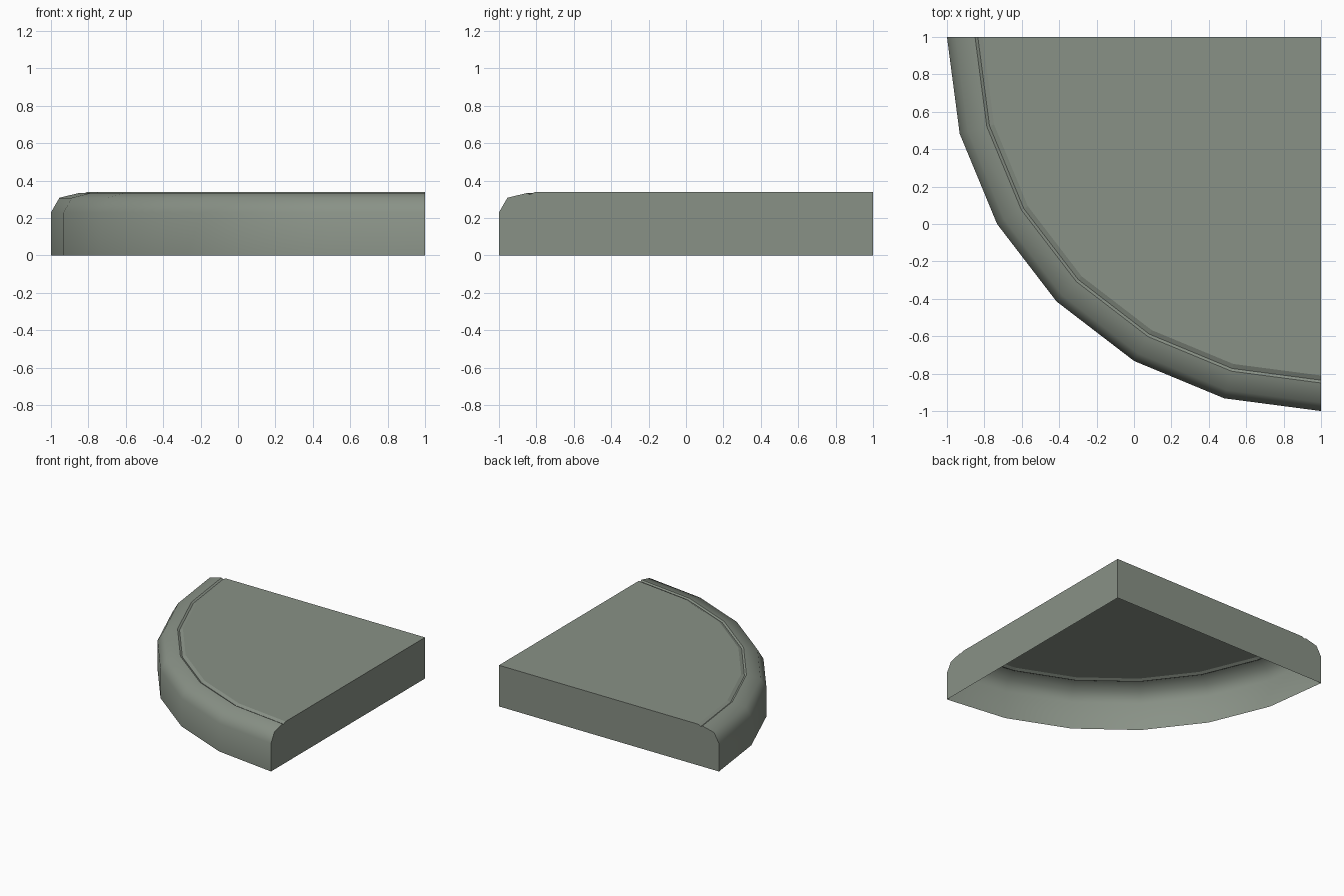
import bpy, bmesh, math

if "Cube" in bpy.data.objects:
    bpy.data.objects.remove(bpy.data.objects["Cube"])

# Quarter-round slab: an open-bottomed shell swept around the corner (1, 1)
CX, CY, STEPS = 1.0, 1.0, 6
TOP = 0.338
# (radius, height) from the foot of the rim, over the rounded shoulder, to the groove
PROFILE = [(2.0, 0.0), (2.0, 0.23), (1.955, 0.308), (1.85, 0.334),
           (1.835, 0.326), (1.81, TOP)]
SHOULDER = 3          # profile bands that shade smoothly

mat = bpy.data.materials.new("grey green stone")
mat.diffuse_color = (0.25, 0.285, 0.24, 1)
mat.use_nodes = True
mat.node_tree.nodes["Principled BSDF"].inputs["Base Color"].default_value = mat.diffuse_color

bm = bmesh.new()
rings = []
for i in range(STEPS + 1):
    a = math.pi + (math.pi / 2) * i / STEPS
    rings.append([bm.verts.new((CX + r * math.cos(a), CY + r * math.sin(a), z))
                  for r, z in PROFILE])

# Curved rim, shoulder and groove
for a, b in zip(rings, rings[1:]):
    for k in range(len(PROFILE) - 1):
        f = bm.faces.new((a[k], b[k], b[k + 1], a[k + 1]))
        f.smooth = k < SHOULDER

# Flat top and the two straight side walls
top_c = bm.verts.new((CX, CY, TOP))
low_c = bm.verts.new((CX, CY, 0))
bm.faces.new([r[-1] for r in rings] + [top_c])
bm.faces.new([low_c] + rings[0] + [top_c])
bm.faces.new([top_c] + rings[-1][::-1] + [low_c])

# Sharp edges around the groove, the walls and the top
for e in bm.edges:
    if any(not f.smooth for f in e.link_faces):
        e.smooth = False

me = bpy.data.meshes.new("quarter_round_slab")
bm.to_mesh(me)
bm.free()
me.materials.append(mat)
obj = bpy.data.objects.new("quarter_round_slab", me)
bpy.context.collection.objects.link(obj)
